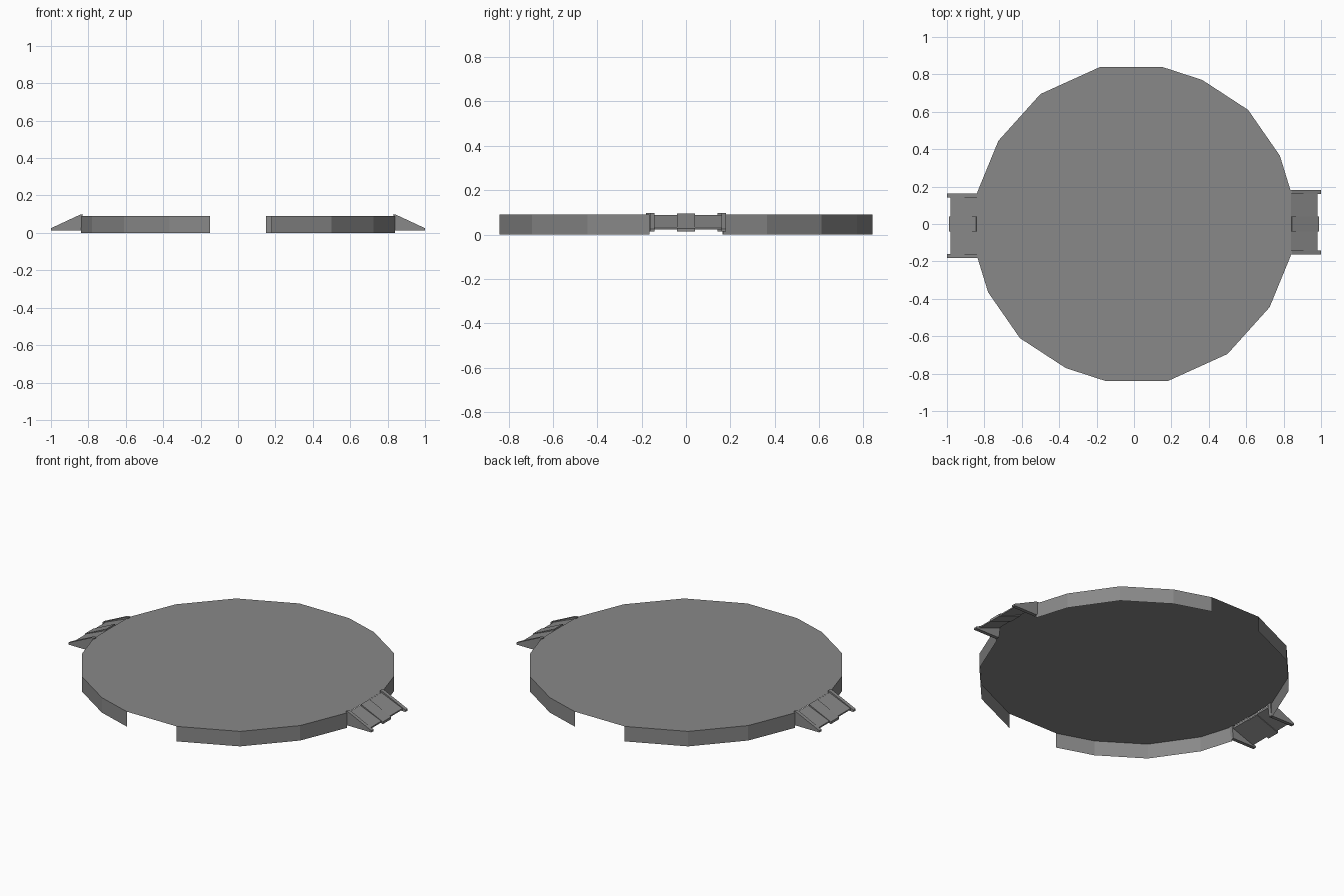
import bpy
import math
from mathutils import Matrix

cube = bpy.data.objects.get("Cube")
if cube:
    bpy.data.objects.remove(cube, do_unlink=True)

# Single flat grey
grey = bpy.data.materials.new("plain grey")
grey.use_nodes = True
colour = (0.25, 0.25, 0.25, 1)
grey.diffuse_color = colour
grey.node_tree.nodes["Principled BSDF"].inputs["Base Color"].default_value = colour

TOP = 0.09
HALF_TURN = Matrix.Rotation(math.pi, 4, "Z")


def make(name, verts, faces, turned=False):
    mesh = bpy.data.meshes.new(name)
    mesh.from_pydata(verts, [], faces)
    mesh.materials.append(grey)
    if turned:
        mesh.transform(HALF_TURN)
    mesh.update()
    obj = bpy.data.objects.new(name, mesh)
    bpy.context.collection.objects.link(obj)
    return obj


def prism(name, profile, y0, y1, turned):
    """Extrude a counter-clockwise (x, z) profile along y."""
    n = len(profile)
    verts = [(x, y, z) for y in (y0, y1) for x, z in profile]
    faces = [list(range(n)), list(range(n, 2 * n))[::-1]]
    for i in range(n):
        j = (i + 1) % n
        faces.append([j, i, i + n, j + n])
    make(name, verts, faces, turned)


# Outline of half the platform; the other half is turned about the centre
half = [(0.84, 0.17), (0.78, 0.365), (0.61, 0.61), (0.365, 0.77), (0.15, 0.84),
        (-0.18, 0.84), (-0.5, 0.695), (-0.725, 0.445), (-0.84, 0.165)]
outline = half + [(-x, -y) for x, y in half]
count = len(outline)

# Platform top sheet
make("platform_top", [(x, y, TOP) for x, y in outline], [list(range(count))])

# Skirt walls, left open at the front, back and both ramps
skirt_verts = [(x, y, z) for z in (0, TOP) for x, y in outline]
skirt_faces = []
for i in range(count):
    if i % len(half) not in (4, 8):
        j = (i + 1) % count
        skirt_faces.append([i, j, j + count, i + count])
make("skirt", skirt_verts, skirt_faces)

# Ramps on both sides: sloped deck, raised centre strip, wedge side rails
deck = [(0.84, 0.075), (0.98, 0.022), (0.98, 0.03), (0.84, 0.088)]
strip = [(0.84, 0.07), (0.99, 0.014), (0.99, 0.028), (0.845, 0.095)]
rail = [(0.84, 0.014), (1.0, 0.014), (1.0, 0.025), (0.845, 0.097), (0.83, 0.097)]
for side, turned in (("left", False), ("right", True)):
    prism(side + "_ramp_deck", deck, -0.15, 0.17, turned)
    prism(side + "_ramp_centre_strip", strip, -0.04, 0.04, turned)
    prism(side + "_ramp_front_rail" if not turned else side + "_ramp_back_rail",
          rail, -0.163, -0.142, turned)
    prism(side + "_ramp_back_rail" if not turned else side + "_ramp_front_rail",
          rail, 0.16, 0.181, turned)
